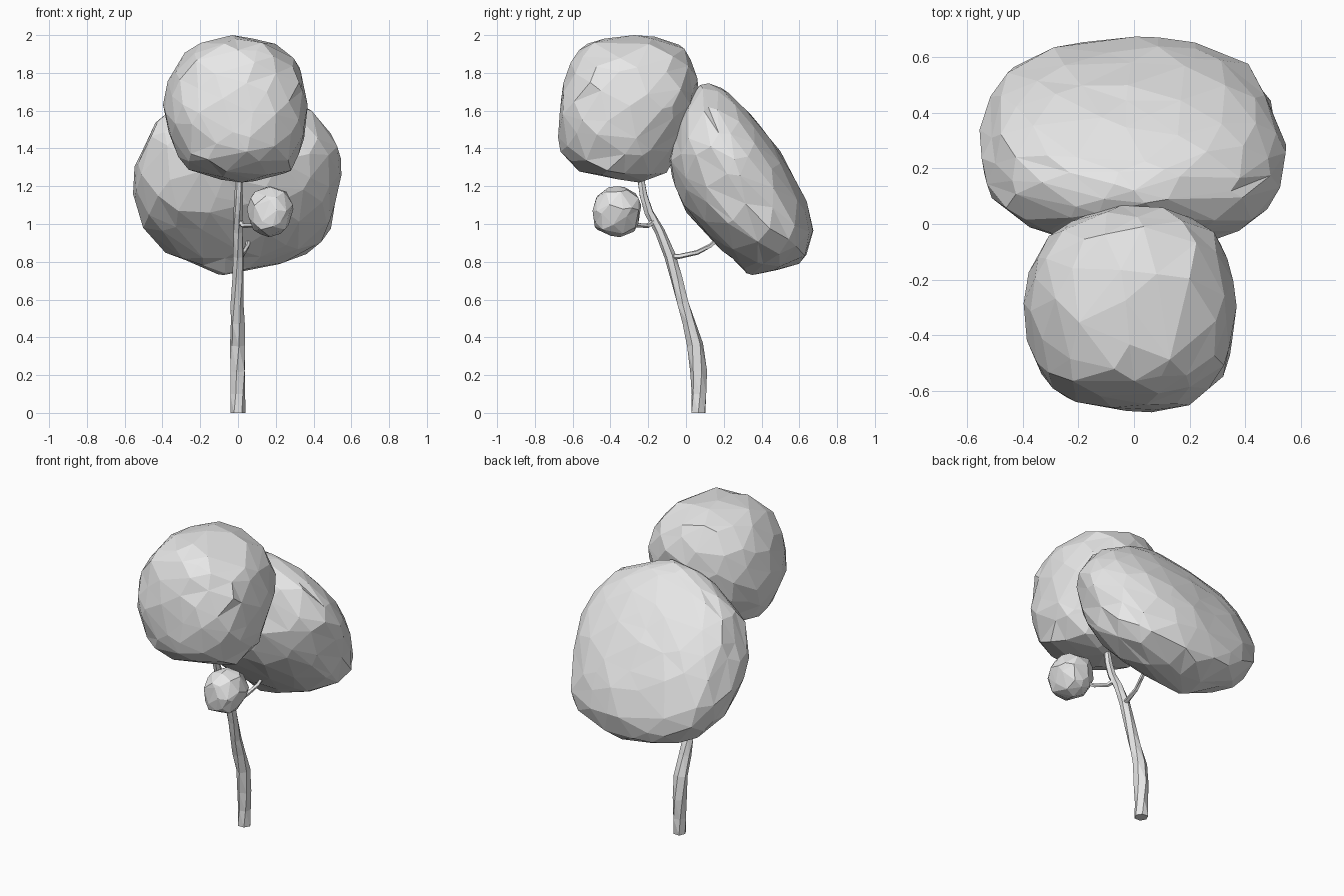
import bpy, bmesh, math, random
from mathutils import Vector

if "Cube" in bpy.data.objects:
    bpy.data.objects.remove(bpy.data.objects["Cube"], do_unlink=True)
rng = random.Random(7)

grey = bpy.data.materials.new("plain_grey")
grey.use_nodes = True
grey.diffuse_color = (0.8, 0.8, 0.8, 1)
grey.node_tree.nodes["Principled BSDF"].inputs["Base Color"].default_value = (0.8, 0.8, 0.8, 1)


def finish(name, bm):
    """Triangulate and store the part as a flat-shaded object."""
    bmesh.ops.triangulate(bm, faces=bm.faces[:])
    bmesh.ops.recalc_face_normals(bm, faces=bm.faces[:])
    mesh = bpy.data.meshes.new(name)
    bm.to_mesh(mesh)
    bm.free()
    mesh.materials.append(grey)
    obj = bpy.data.objects.new(name, mesh)
    bpy.context.collection.objects.link(obj)
    return obj


def slice_at(rows, z):
    """Interpolated left, right, front and back limits at height z."""
    for low, up in zip(rows, rows[1:]):
        if z <= up[0]:
            t = (z - low[0]) / (up[0] - low[0])
            return [a + (b - a) * t for a, b in zip(low[1:], up[1:])]
    return rows[-1][1:]


def foliage(name, rows, count, power=2.45, rough=0.025):
    """Irregular faceted clump; rows hold (z, left, right, front, back), bottom first."""
    bm = bmesh.new()
    golden = math.pi * (3 - math.sqrt(5))
    for i in range(count):
        z = 1 - 2 * i / (count - 1)
        r, a = math.sqrt(max(0, 1 - z * z)), golden * i
        d = Vector((r * math.cos(a), r * math.sin(a), z))
        if 0 < i < count - 1:
            d += Vector([rng.uniform(-1, 1) for _ in range(3)]) * 1.2 / math.sqrt(count)
        bm.verts.new(d.normalized())
    bmesh.ops.convex_hull(bm, input=bm.verts[:])
    bottom, top = rows[0][0], rows[-1][0]
    for v in bm.verts:
        x, y, t = v.co
        z = bottom + (top - bottom) * (t + 1) / 2
        left, right, front, back = slice_at(rows, z)
        size = (abs(x) ** power + abs(y) ** power) ** (1 / power)
        size = (1 + rng.uniform(-rough, rough)) / max(size, 0.01)
        v.co = ((left + right + (right - left) * x * size) / 2,
                (front + back + (back - front) * y * size) / 2, z)
    return finish(name, bm)


def limb(name, path, sides, rough):
    """Knobbly tapered tube; path holds (x, y, z, radius)."""
    bm = bmesh.new()
    points = [Vector(p[:3]) for p in path]
    up_axis = Vector((0, 0, 1))
    rings = []
    for i, p in enumerate(points):
        tangent = points[min(i + 1, len(points) - 1)] - points[max(i - 1, 0)]
        turn = up_axis.rotation_difference(tangent)
        ring = []
        for k in range(sides):
            a = 2 * math.pi * (k + 0.2 * i) / sides
            r = path[i][3] * (1 + rng.uniform(-rough, rough))
            ring.append(bm.verts.new(p + turn @ Vector((r * math.cos(a), r * math.sin(a), 0))))
        rings.append(ring)
    for low, up in zip(rings, rings[1:]):
        for k in range(sides):
            n = (k + 1) % sides
            bm.faces.new((low[k], low[n], up[n], up[k]))
    bm.faces.new(rings[0][::-1])
    bm.faces.new(rings[-1])
    return finish(name, bm)


# Leaning trunk, running up into the upper crown
limb("trunk", [
    (0, 0.065, 0, 0.042), (0, 0.067, 0.1, 0.042), (-0.003, 0.066, 0.22, 0.043),
    (0, 0.05, 0.36, 0.042), (-0.002, 0.015, 0.48, 0.038), (-0.004, -0.018, 0.58, 0.035),
    (0, -0.05, 0.71, 0.032), (0, -0.085, 0.83, 0.03), (0, -0.14, 0.96, 0.027),
    (0, -0.195, 1.06, 0.025), (0.003, -0.225, 1.15, 0.022), (0.005, -0.25, 1.3, 0.017),
], 6, 0.1)

# Side branches
limb("back_branch", [
    (0, -0.085, 0.825, 0.018), (0.015, -0.03, 0.83, 0.015),
    (0.03, 0.06, 0.85, 0.013), (0.05, 0.13, 0.885, 0.012), (0.06, 0.2, 0.95, 0.01),
], 5, 0.1)
limb("front_branch", [
    (0, -0.165, 1.02, 0.016), (0.03, -0.2, 0.99, 0.014),
    (0.08, -0.26, 0.995, 0.012), (0.15, -0.34, 1.04, 0.01),
], 5, 0.1)

# Foliage clumps
foliage("upper_crown", [
    (1.22, -0.02, 0.06, -0.3, -0.2), (1.25, -0.17, 0.2, -0.43, -0.12),
    (1.28, -0.26, 0.28, -0.58, -0.09), (1.38, -0.33, 0.33, -0.66, -0.04),
    (1.5, -0.38, 0.36, -0.68, 0.01), (1.6, -0.4, 0.37, -0.68, 0.05),
    (1.75, -0.37, 0.37, -0.65, 0.07), (1.88, -0.32, 0.29, -0.61, 0.03),
    (1.96, -0.2, 0.2, -0.52, -0.03), (2.0, -0.06, 0.0, -0.35, -0.2),
], 115)
foliage("rear_crown", [
    (0.73, -0.1, -0.05, 0.33, 0.37), (0.77, -0.18, 0.15, 0.29, 0.55),
    (0.8, -0.26, 0.27, 0.26, 0.62), (0.86, -0.41, 0.41, 0.19, 0.65),
    (0.95, -0.48, 0.48, 0.11, 0.68), (1.06, -0.54, 0.51, 0.0, 0.66),
    (1.2, -0.56, 0.54, -0.06, 0.6), (1.33, -0.53, 0.55, -0.1, 0.54),
    (1.45, -0.5, 0.52, -0.07, 0.45), (1.6, -0.38, 0.4, -0.02, 0.33),
    (1.7, -0.18, 0.18, 0.03, 0.22), (1.745, -0.05, 0.05, 0.08, 0.16),
], 150)
foliage("small_clump", [
    (0.93, 0.13, 0.2, -0.38, -0.32), (0.97, 0.08, 0.26, -0.48, -0.26),
    (1.07, 0.04, 0.295, -0.5, -0.235), (1.16, 0.07, 0.28, -0.47, -0.25),
    (1.2, 0.14, 0.2, -0.4, -0.33),
], 46)
